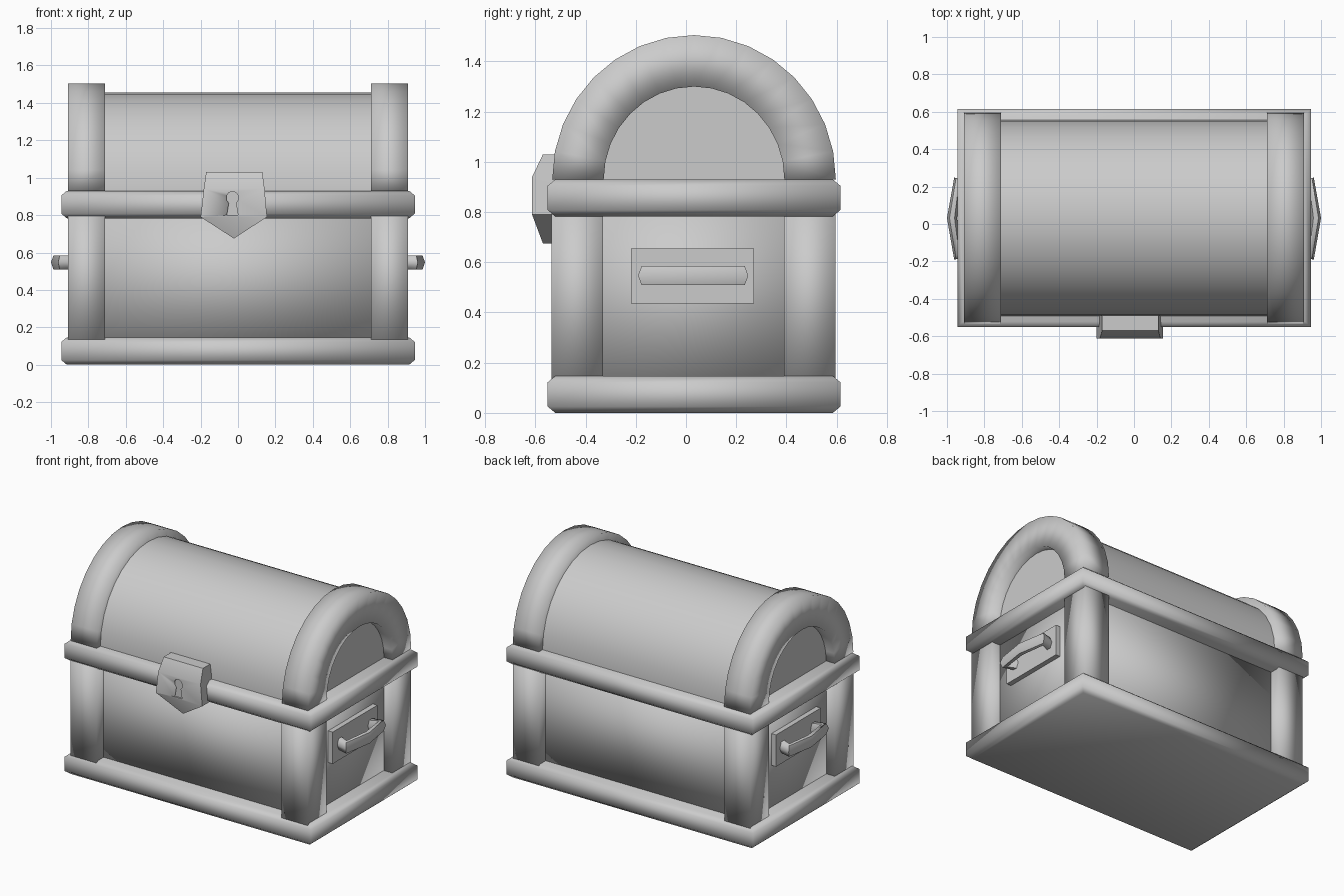
import bpy, bmesh, math

if "Cube" in bpy.data.objects:
    bpy.data.objects.remove(bpy.data.objects["Cube"])

CY = 0.032  # depth centre of the chest body


def finish(name, bm, angle=40):
    bmesh.ops.recalc_face_normals(bm, faces=bm.faces)
    me = bpy.data.meshes.new(name)
    bm.to_mesh(me)
    bm.free()
    ob = bpy.data.objects.new(name, me)
    bpy.context.collection.objects.link(ob)
    bpy.ops.object.select_all(action='DESELECT')
    ob.select_set(True)
    bpy.context.view_layer.objects.active = ob
    bpy.ops.object.shade_smooth_by_angle(angle=math.radians(angle))
    return ob


def loft(name, rings, angle=40):
    """Skin matching rings and cap both ends."""
    bm = bmesh.new()
    vs = [[bm.verts.new(p) for p in r] for r in rings]
    n = len(vs[0])
    for a, b in zip(vs, vs[1:]):
        for i in range(n):
            j = (i + 1) % n
            bm.faces.new((a[i], a[j], b[j], b[i]))
    bm.faces.new(vs[0])
    bm.faces.new(vs[-1])
    return finish(name, bm, angle)


def rect(hx, y0, y1, z):
    return [(-hx, y0, z), (hx, y0, z), (hx, y1, z), (-hx, y1, z)]


def box(name, x0, x1, y0, y1, z0, z1, angle=40):
    return loft(name, [rect_x(x0, x1, y0, y1, z) for z in (z0, z1)], angle)


def rect_x(x0, x1, y0, y1, z):
    return [(x0, y0, z), (x1, y0, z), (x1, y1, z), (x0, y1, z)]


def arc(ry, rz, n=16):
    return [(CY + ry * math.cos(math.pi * i / n), 0.93 + rz * math.sin(math.pi * i / n))
            for i in range(n + 1)]


# box body, recessed behind the posts
box("chest_body", -0.845, 0.845, CY - 0.49, CY + 0.49, 0.1, 0.83, 100)

# domed lid
profile = [(CY - 0.525, 0.85), (CY + 0.525, 0.85)] + arc(0.525, 0.525)
loft("domed_lid", [[(x, y, z) for y, z in profile] for x in (-0.845, 0.845)])

# base and lid rims with chamfered outer edges
for name, z0, z1 in (("base_rim", 0.0, 0.147), ("lid_rim", 0.783, 0.93)):
    rings = []
    for inset, z in ((0.03, z0), (0, z0 + 0.025), (0, z1 - 0.025), (0.03, z1)):
        h = 0.583 - inset
        rings.append(rect(0.945 - inset, CY - h, CY + h, z))
    loft(name, rings, 60)

for s, side in ((-1, "left"), (1, "right")):
    # corner posts
    box(side + "_front_post", s * 0.71, s * 0.91, -0.535, -0.33, 0.1, 0.83, 100)
    box(side + "_back_post", s * 0.71, s * 0.91, 0.39, 0.595, 0.1, 0.83, 100)

    # lid arch band
    rings = []
    for (yo, zo), (yi, zi) in zip(arc(0.565, 0.575), arc(0.36, 0.37)):
        rings.append([(s * 0.71, yo, zo), (s * 0.91, yo, zo),
                      (s * 0.91, yi, zi), (s * 0.71, yi, zi)])
    loft(side + "_lid_arch", rings, 100)

    # handle plate
    box(side + "_handle_plate", s * 0.82, s * 0.88, -0.22, 0.27, 0.435, 0.655)

    # bent handle bar, hexagonal in section
    path = [(0.86, -0.13, 0, -1), (0.945, -0.163, 0.6, -0.8), (0.973, CY, 1, 0),
            (0.945, 0.22, 0.6, 0.8), (0.86, 0.19, 0, 1)]
    rings = []
    for x, y, nx, ny in path:
        ring = []
        for w, h in ((1, 0), (0.5, 1), (-0.5, 1), (-1, 0), (-0.5, -1), (0.5, -1)):
            ring.append((s * (x + nx * w * 0.027), y + ny * w * 0.035, 0.547 + h * 0.038))
        rings.append(ring)
    loft(side + "_handle", rings, 70)

# lock plate, bowed forward around its middle
bm = bmesh.new()
rows = [(-0.17, 0.13, 1.03, -0.57), (-0.183, 0.142, 0.94, -0.613),
        (-0.2, 0.155, 0.79, -0.613)]
front = [[bm.verts.new((x, y, z)) for x in (a, b)] for a, b, z, y in rows]
back = [[bm.verts.new((x, -0.49, z)) for x in (a, b)] for a, b, z, y in rows]
tip = [bm.verts.new((-0.022, y, 0.675)) for y in (-0.57, -0.49)]
for i in range(2):
    bm.faces.new((*front[i], front[i + 1][1], front[i + 1][0]))
    bm.faces.new((*back[i], back[i + 1][1], back[i + 1][0]))
    for k in (0, 1):
        bm.faces.new((front[i][k], front[i + 1][k], back[i + 1][k], back[i][k]))
bm.faces.new((*front[0], back[0][1], back[0][0]))
bm.faces.new((*front[2], tip[0]))
bm.faces.new((*back[2], tip[1]))
for k in (0, 1):
    bm.faces.new((front[2][k], tip[0], tip[1], back[2][k]))
lock = finish("lock_plate", bm, 60)

# keyhole recess
hole = [(-0.03 + 0.033 * math.sin(t * math.pi / 5), 0.892 + 0.035 * math.cos(t * math.pi / 5))
        for t in range(-4, 5)]
hole += [(0.0, 0.8), (-0.06, 0.8)]
cutter = loft("keyhole_cutter", [[(x, y, z) for x, z in hole] for y in (-0.7, -0.603)])
cutter.hide_render = True
cutter.hide_set(True)
mod = lock.modifiers.new("keyhole", 'BOOLEAN')
mod.object = cutter
mod.operation = 'DIFFERENCE'
mod.solver = 'EXACT'
